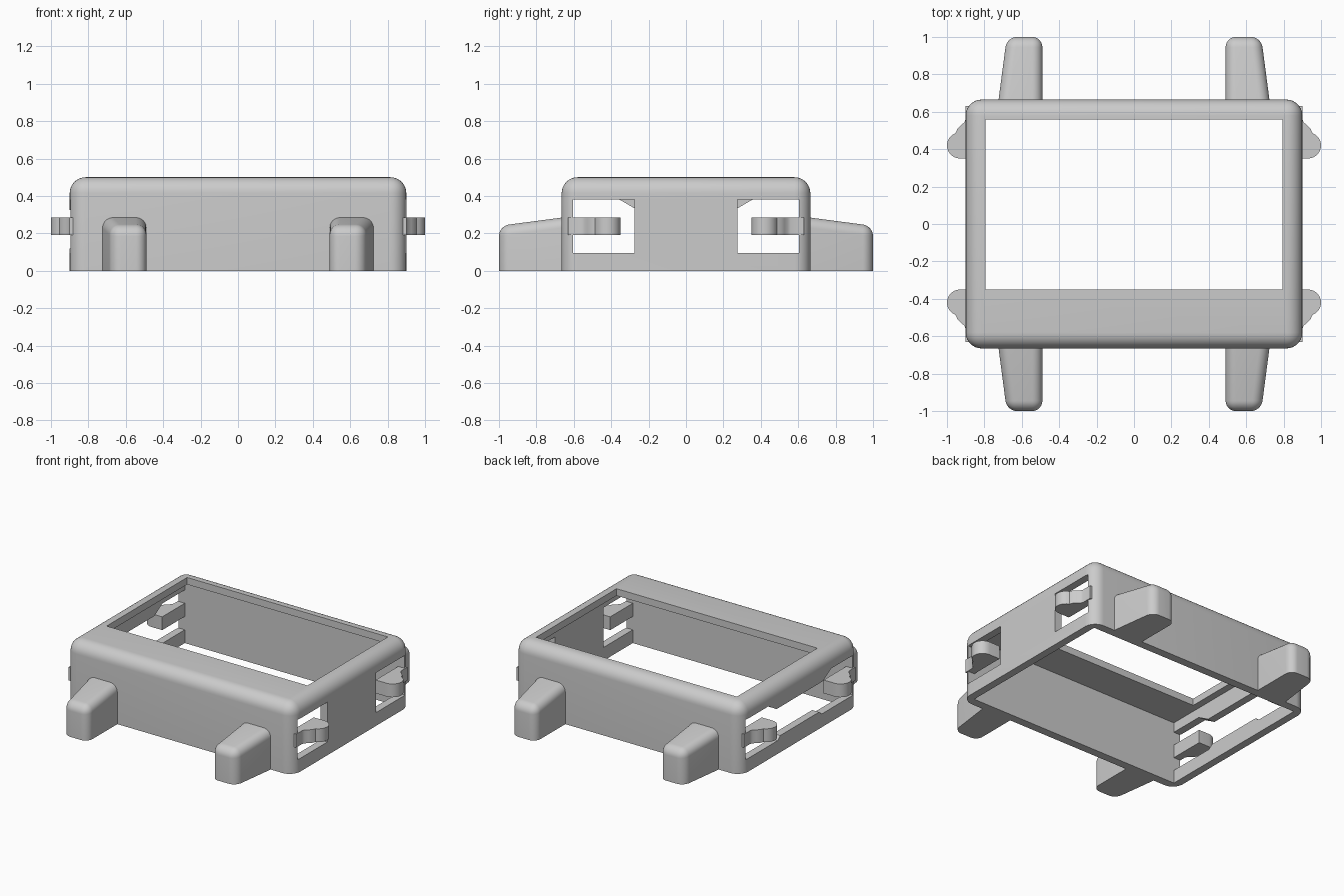
import bpy, bmesh, math
from mathutils import Vector

if "Cube" in bpy.data.objects:
    bpy.data.objects.remove(bpy.data.objects["Cube"], do_unlink=True)

grey = bpy.data.materials.new("plain grey")
grey.use_nodes = True
colour = (0.6, 0.6, 0.6, 1)
grey.diffuse_color = colour
grey.node_tree.nodes["Principled BSDF"].inputs["Base Color"].default_value = colour


def finish(bm, name):
    bmesh.ops.recalc_face_normals(bm, faces=bm.faces)
    mesh = bpy.data.meshes.new(name)
    bm.to_mesh(mesh)
    bm.free()
    mesh.materials.append(grey)
    obj = bpy.data.objects.new(name, mesh)
    bpy.context.collection.objects.link(obj)
    return obj


def prism(points, offset):
    """Extrude a closed outline by an offset vector."""
    bm = bmesh.new()
    face = bm.faces.new([bm.verts.new(p) for p in points])
    new = bmesh.ops.extrude_face_region(bm, geom=[face])["geom"]
    verts = [v for v in new if isinstance(v, bmesh.types.BMVert)]
    bmesh.ops.translate(bm, verts=verts, vec=Vector(offset))
    return bm


def box(x0, x1, y0, y1, z0, z1):
    return prism([(x0, y0, z0), (x1, y0, z0), (x1, y1, z0), (x0, y1, z0)], (0, 0, z1 - z0))


def bevel(bm, keep, radius):
    bmesh.ops.recalc_face_normals(bm, faces=bm.faces)
    edges = [e for e in bm.edges if keep(*[v.co for v in e.verts])]
    bmesh.ops.bevel(bm, geom=edges, offset=radius, offset_type='OFFSET',
                    segments=8, profile=0.5, affect='EDGES')


def smooth(obj):
    bpy.ops.object.select_all(action='DESELECT')
    obj.select_set(True)
    bpy.context.view_layer.objects.active = obj
    bpy.ops.object.shade_smooth_by_angle(angle=math.radians(30))


def cut(target, bm):
    cutter = finish(bm, "cutter")
    cutter.hide_render = True
    mod = target.modifiers.new("cut", 'BOOLEAN')
    mod.operation, mod.solver, mod.object = 'DIFFERENCE', 'EXACT', cutter
    bpy.context.view_layer.objects.active = target
    bpy.ops.object.modifier_apply(modifier=mod.name)
    bpy.data.objects.remove(cutter, do_unlink=True)


# Rounded shell, open underneath, with a large opening in the top
bm = box(-0.9, 0.9, -0.665, 0.665, 0, 0.5)
bevel(bm, lambda a, b: max(a.z, b.z) > 0.1, 0.085)
shell = finish(bm, "shell")
cut(shell, box(-0.845, 0.845, -0.605, 0.605, -0.1, 0.45))
cut(shell, box(-0.795, 0.795, -0.35, 0.56, 0.3, 0.6))

# Two side windows on the left wall
for y0, y1 in ((-0.605, -0.275), (0.275, 0.605)):
    cut(shell, box(0.82, 1, y0, y1, 0.095, 0.38))

# One long stepped opening on the right wall
half = [(0.22, 0.12), (0.25, 0.095), (0.605, 0.095), (0.605, 0.38), (0.355, 0.38), (0.26, 0.325)]
outline = half + [(-y, z) for y, z in reversed(half)]
cut(shell, prism([(-1, y, z) for y, z in outline], (0.18, 0, 0)))
smooth(shell)

# Outline of a clip: straight arm, concave neck and round nose
clip = [(0.845, 0.63), (0.9, 0.63), (0.9, 0.56)]
clip += [(0.9 + 0.05 * math.sin(t) ** 2, 0.56 - 0.065 * t / (math.pi / 2))
         for t in (0.4, 0.8, 1.2)]
clip += [(0.93 + 0.07 * math.cos(a), 0.42 + 0.07 * math.sin(a))
         for a in [math.radians(70 - 16 * i) for i in range(11)]]
clip += [(0.845, 0.35)]

for sx, side in ((1, "left"), (-1, "right")):
    for sy, end in ((1, "back"), (-1, "front")):
        bm = prism([(sx * x, sy * y, 0.19) for x, y in clip], (0, 0, 0.095))
        smooth(finish(bm, f"{end}_{side}_clip"))

        # Tapered foot with rounded top and tip, rooted in the wall
        bm = box(0.49, 0.73, 0.62, 1, 0, 0.29)
        for v in bm.verts:
            if v.co.y > 0.9:
                v.co.x = min(v.co.x, 0.68)
                v.co.z = min(v.co.z, 0.24)
        bevel(bm, lambda a, b: max(a.y, b.y) > 0.9 and max(a.z, b.z) > 0.1, 0.055)
        bmesh.ops.scale(bm, vec=(sx, sy, 1), verts=bm.verts)
        smooth(finish(bm, f"{end}_{side}_foot"))
